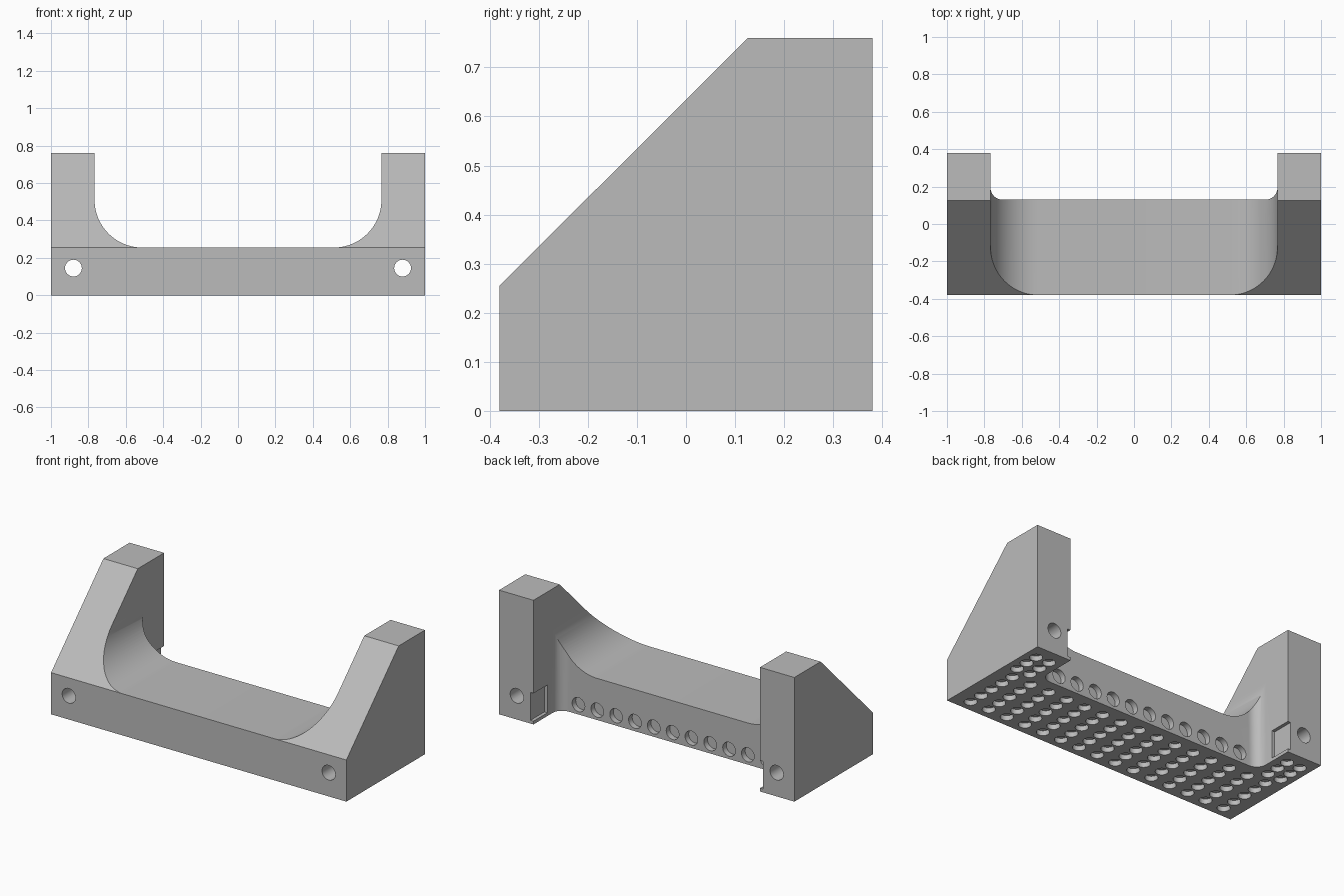
import bpy, bmesh
from math import sin, cos, pi
from mathutils import Matrix, Vector

cube = bpy.data.objects.get("Cube")
if cube:
    bpy.data.objects.remove(cube, do_unlink=True)

DEPTH, HEIGHT, SILL = 0.38, 0.76, 0.255   # half depth, full height, low middle
INNER, BACK = 0.767, 0.13                 # inner cheek wall, back of the middle

grey = bpy.data.materials.new("plain grey")
grey.use_nodes = True
colour = (0.5, 0.5, 0.5, 1)
grey.diffuse_color = colour
grey.node_tree.nodes["Principled BSDF"].inputs["Base Color"].default_value = colour


def make_object(name, bm):
    bmesh.ops.recalc_face_normals(bm, faces=bm.faces)
    mesh = bpy.data.meshes.new(name)
    bm.to_mesh(mesh)
    bm.free()
    mesh.materials.append(grey)
    obj = bpy.data.objects.new(name, mesh)
    bpy.context.collection.objects.link(obj)
    return obj


def prism(name, points, place, extrusion):
    """Extrude a flat profile; place maps (u, v) to 3D."""
    bm = bmesh.new()
    face = bm.faces.new([bm.verts.new(place(u, v)) for u, v in points])
    grown = bmesh.ops.extrude_face_region(bm, geom=[face])
    verts = [g for g in grown["geom"] if isinstance(g, bmesh.types.BMVert)]
    bmesh.ops.translate(bm, verts=verts, vec=extrusion)
    return make_object(name, bm)


def pegs(name, centres, axis, radius, length):
    """Many equal cylinders in one mesh."""
    bm = bmesh.new()
    turn = Vector((0, 0, 1)).rotation_difference(Vector(axis)).to_matrix().to_4x4()
    for c in centres:
        bmesh.ops.create_cone(bm, cap_ends=True, segments=32, radius1=radius,
                              radius2=radius, depth=length,
                              matrix=Matrix.Translation(c) @ turn)
    return make_object(name, bm)


def rounded_channel(floor, top, radius, steps):
    """Symmetric open channel with two rounded lower corners."""
    right = []
    for i in range(steps + 1):
        a = pi / 2 * i / steps
        right.append((INNER - radius + radius * sin(a),
                      floor + radius - radius * cos(a)))
    right.append((INNER, top))
    return right + [(-u, v) for u, v in reversed(right)]


def cut(body, cutter):
    cutter.hide_render = True
    mod = body.modifiers.new(cutter.name, 'BOOLEAN')
    mod.operation = 'DIFFERENCE'
    mod.solver = 'EXACT'
    mod.object = cutter
    with bpy.context.temp_override(object=body, active_object=body):
        bpy.ops.object.modifier_apply(modifier=mod.name)
    bpy.data.objects.remove(cutter, do_unlink=True)


# Main block with the sloped front
side = [(-DEPTH, 0), (DEPTH, 0), (DEPTH, HEIGHT), (0.126, HEIGHT), (-DEPTH, SILL)]
body = prism("cradle_body", side, lambda u, v: (-1, u, v), (2, 0, 0))

# Wide rounded saddle between the cheeks
cut(body, prism("saddle_cutter", rounded_channel(SILL, 1, 0.255, 24),
                lambda u, v: (u, -0.5, v), (0, 1, 0)))

# Rear recess with filleted corners
cut(body, prism("rear_cutter", rounded_channel(BACK, 0.6, 0.064, 10),
                lambda u, v: (u, v, -0.2), (0, 0, 1.4)))

# Mounting holes through both ends
cut(body, pegs("mount_cutter", [(s * 0.88, 0, 0.145) for s in (-1, 1)],
               (0, 1, 0), 0.045, 1))

# Shallow slots in the inner cheek walls, open to the rear
for s in (-1, 1):
    slot = [(0.245, 0.02), (0.5, 0.02), (0.5, 0.19), (0.245, 0.19)]
    cut(body, prism("slot_cutter", slot,
                    lambda u, v: (s * (INNER - 0.05), u, v), (s * 0.07, 0, 0)))

# Row of blind holes along the back
cut(body, pegs("back_hole_cutter",
               [(i * 0.1275, BACK, 0.06) for i in range(-5, 6)],
               (0, 1, 0), 0.043, 0.07))

# Grid of blind holes underneath, with small clusters under the cheeks
under = [(i * 0.1275, -0.31 + j * 0.0875, 0) for i in range(-7, 8) for j in range(5)]
under += [(s * x, y, 0) for s in (-1, 1) for x in (0.84, 0.93)
          for y in (0.125, 0.205, 0.285)]
cut(body, pegs("under_hole_cutter", under, (0, 0, 1), 0.036, 0.06))

# Smooth curves, crisp edges
bpy.ops.object.select_all(action='DESELECT')
body.select_set(True)
bpy.context.view_layer.objects.active = body
bpy.ops.object.shade_smooth_by_angle(angle=pi / 6)
